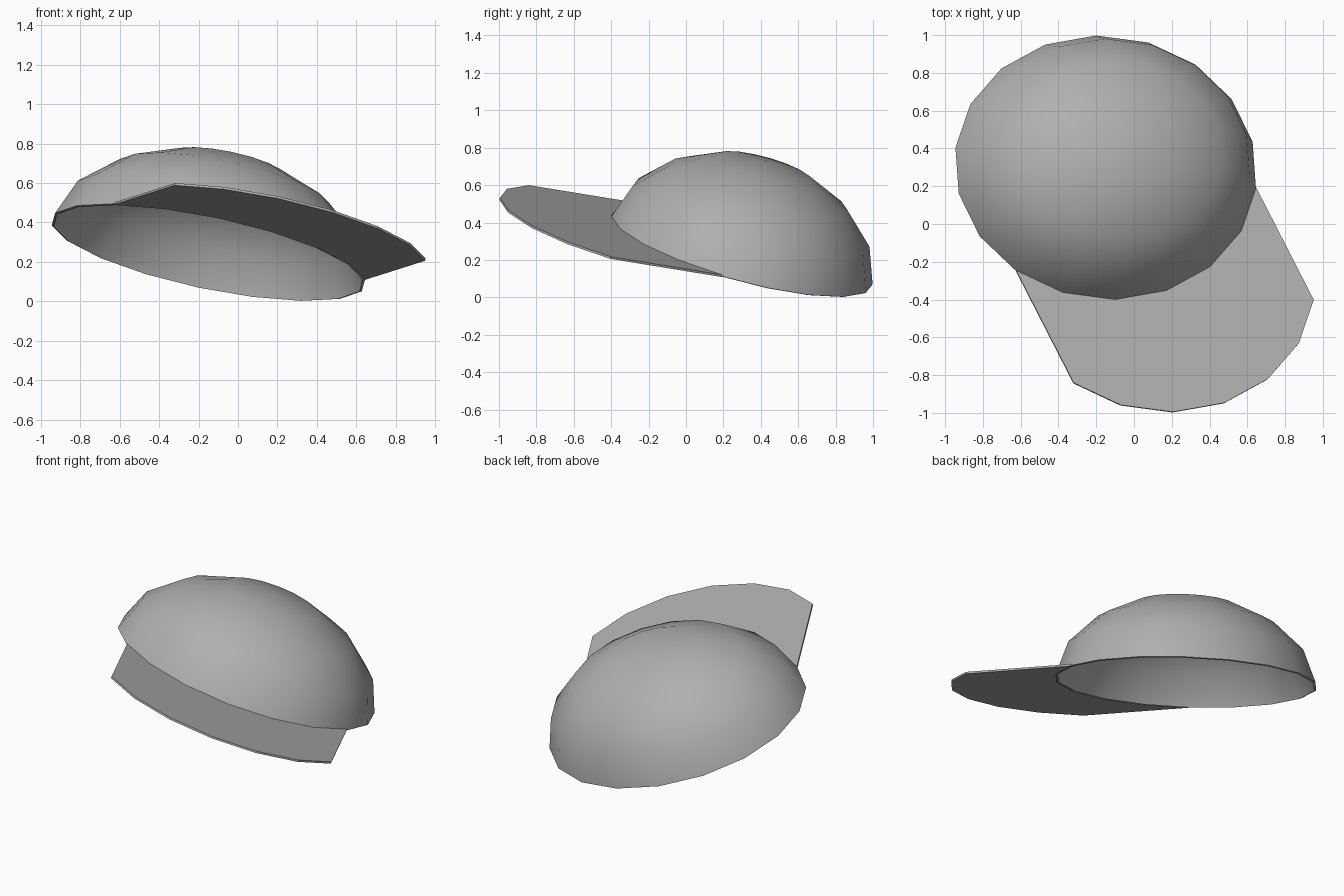
import bpy
from math import sin, cos, pi, radians
from mathutils import Vector

if "Cube" in bpy.data.objects:
    bpy.data.objects.remove(bpy.data.objects["Cube"])

# Tilted, slightly skewed frame of the cap: forward, side and up half-axes
C = Vector((-0.15, 0.298, 0.249))
U = Vector((0.32, -0.652, 0.11))
V = Vector((0.7335, 0.254, -0.221))
H = Vector((0.11, 0.13, 0.48))
REACH = Vector((0.305, -0.595, 0.097))   # how far the brim is pushed out
SIDES = 18
SQUEEZE = (1.0, 0.98, 0.955, 0.95)       # crown rings, slightly inside an ellipsoid
RINGS = len(SQUEEZE)

grey = bpy.data.materials.new("grey_cloth")
grey.diffuse_color = (0.43, 0.43, 0.43, 1)
grey.use_nodes = True
grey.node_tree.nodes["Principled BSDF"].inputs["Base Color"].default_value = grey.diffuse_color


def crown_point(k, ring=0):
    a, e = 2 * pi * k / SIDES, ring * pi / 2 / RINGS
    return C + (U * cos(a) + V * sin(a)) * cos(e) * SQUEEZE[ring] + H * sin(e)


def make_part(name, verts, faces, thickness, offset, smooth_angle=None):
    mesh = bpy.data.meshes.new(name)
    mesh.from_pydata(verts, [], faces)
    mesh.update()
    mesh.materials.append(grey)
    ob = bpy.data.objects.new(name, mesh)
    bpy.context.collection.objects.link(ob)
    mod = ob.modifiers.new("thickness", 'SOLIDIFY')
    mod.thickness = thickness
    mod.offset = offset
    bpy.ops.object.select_all(action='DESELECT')
    ob.select_set(True)
    bpy.context.view_layer.objects.active = ob
    bpy.ops.object.modifier_apply(modifier=mod.name)
    if smooth_angle:
        bpy.ops.object.shade_smooth_by_angle(angle=radians(smooth_angle))
    return ob


# Crown: open half-ellipsoid shell
verts = [crown_point(k, r) for r in range(RINGS) for k in range(SIDES)]
verts.append(C + H)
faces = []
for k in range(SIDES):
    n = (k + 1) % SIDES
    for r in range(RINGS - 1):
        a, b = r * SIDES, (r + 1) * SIDES
        faces.append((a + k, a + n, b + n, b + k))
    faces.append(((RINGS - 1) * SIDES + k, (RINGS - 1) * SIDES + n, len(verts) - 1))
make_part("crown", verts, faces, 0.012, -1, 40)

# Brim: front third of the rim extruded straight forward
inner = [crown_point(k) for k in range(-3, 4)]
outer = [p + REACH for p in inner]
m = len(inner)
faces = [(m + k, m + k + 1, k + 1, k) for k in range(m - 1)]
make_part("brim", inner + outer, faces, 0.012, 0.3)
